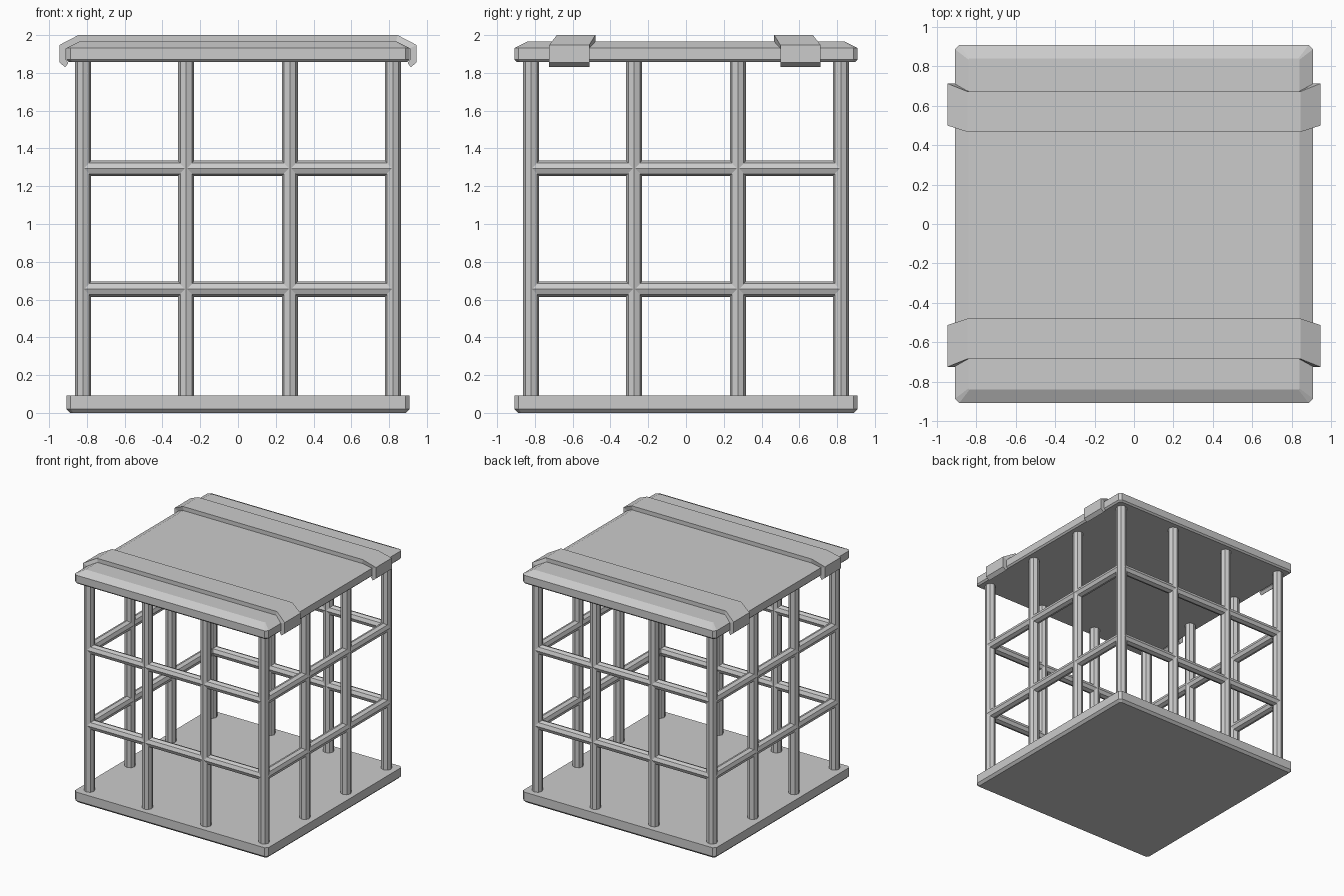
import bpy, bmesh, math
from mathutils import Vector

if "Cube" in bpy.data.objects:
    bpy.data.objects.remove(bpy.data.objects["Cube"])


def finish(name, bm):
    bmesh.ops.recalc_face_normals(bm, faces=bm.faces)
    me = bpy.data.meshes.new(name)
    bm.to_mesh(me)
    bm.free()
    ob = bpy.data.objects.new(name, me)
    bpy.context.collection.objects.link(ob)
    return ob


def loft(name, rings, caps=True, closed=False):
    """Skin a list of equal-length point rings."""
    bm = bmesh.new()
    vs = [[bm.verts.new(p) for p in r] for r in rings]
    n = len(vs[0])
    for a, b in zip(vs, vs[1:]):
        for i in range(n):
            j = (i + 1) % n
            bm.faces.new((a[i], a[j], b[j], b[i]))
    if caps:
        bm.faces.new(vs[0])
        bm.faces.new(vs[-1])
    return finish(name, bm)


def square(h, c, z):
    """Square ring of half-width h with corners cut by c."""
    k = h - c
    return [(h, -k, z), (h, k, z), (k, h, z), (-k, h, z),
            (-h, k, z), (-h, -k, z), (-k, -h, z), (k, -h, z)]


def rod(name, a, b, r):
    """Eight-sided rod from a to b, with an edge facing outward."""
    a, b = Vector(a), Vector(b)
    d = (b - a).normalized()
    u = Vector((1, 0, 0)) if abs(d.x) < 0.5 else Vector((0, 1, 0))
    w = d.cross(u)
    ring = [r * (math.cos(t) * u + math.sin(t) * w)
            for t in (i * math.pi / 4 for i in range(8))]
    return loft(name, [[a + p for p in ring], [b + p for p in ring]])


# Floor slab and bevelled lid
loft("floor_slab", [square(0.888, 0.015, 0), square(0.908, 0.022, 0.02),
                    square(0.908, 0.022, 0.093)])
loft("lid", [square(0.895, 0.018, 1.857), square(0.908, 0.022, 1.87),
             square(0.908, 0.022, 1.932), square(0.84, 0.006, 1.966)])

# Upright bars around the perimeter
E = 0.82
cols = (-E, -0.275, 0.275, E)
for x in cols:
    for y in cols:
        if abs(x) == E or abs(y) == E:
            rod("upright_bar", (x, y, 0.08), (x, y, 1.87), 0.043)

# Horizontal bars on all four sides
for z in (0.655, 1.295):
    for s in (-E, E):
        rod("cross_bar_x", (-E, s, z), (E, s, z), 0.041)
        rod("cross_bar_y", (s, -E, z), (s, E, z), 0.041)

# Straps folded over the lid: half path of (outer, inner) points and y shift
half = [((0.915, 1.83), (0.898, 1.852), 1), ((0.945, 1.855), (0.91, 1.87), 1),
        ((0.945, 1.948), (0.91, 1.93), 1), ((0.845, 2.0), (0.835, 1.963), 0)]
for name, near, far, shift in (("back_strap", 0.467, 0.672, 0.04),
                               ("front_strap", -0.48, -0.684, -0.04)):
    rings = []
    for sx, path in ((-1, half), (1, half[::-1])):
        for (ox, oz), (ix, iz), k in path:
            a, b = near + 0.8 * k * shift, far + k * shift
            rings.append([(sx * ox, a, oz), (sx * ox, b, oz),
                          (sx * ix, b, iz), (sx * ix, a, iz)])
    loft(name, rings)
